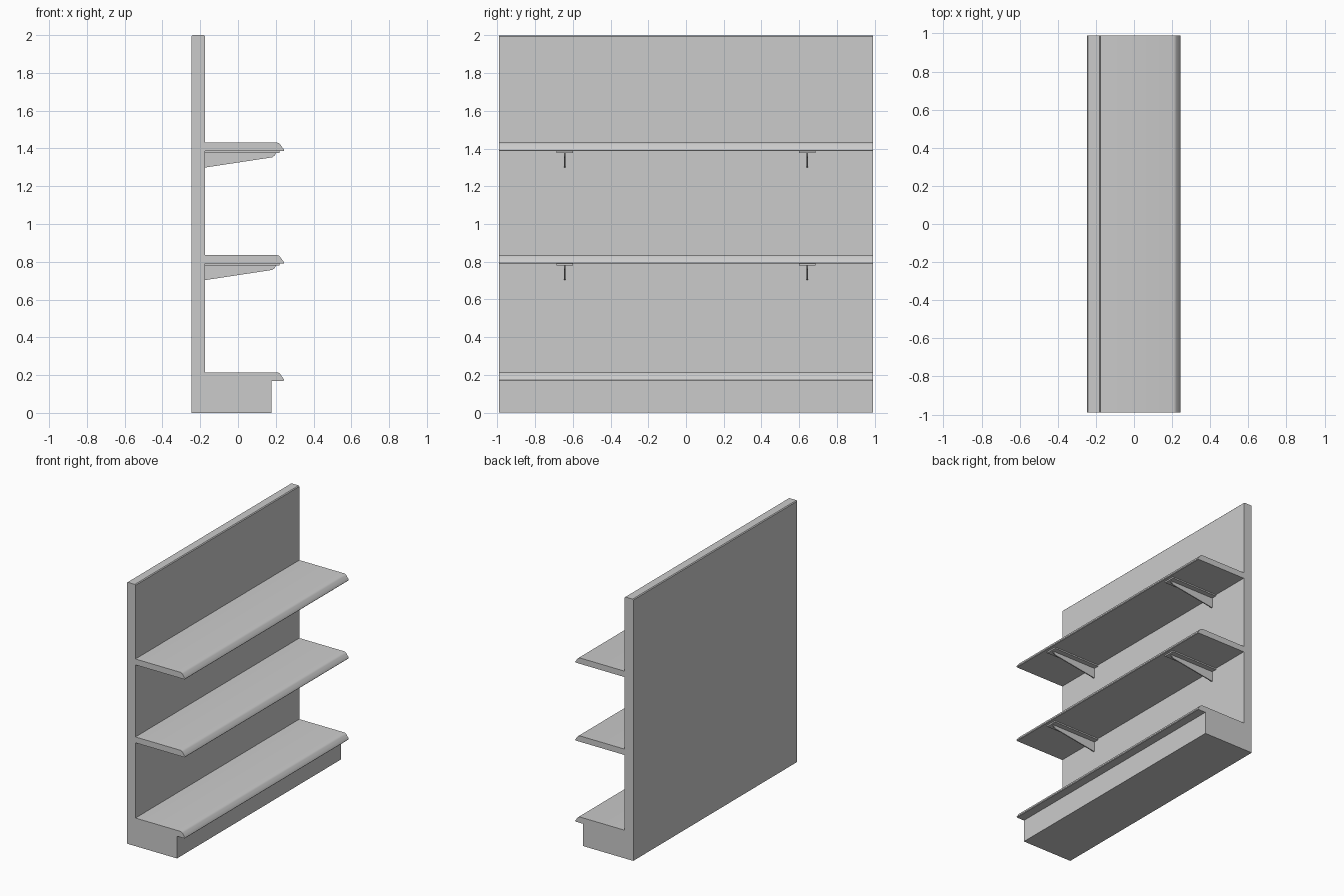
import bpy

if "Cube" in bpy.data.objects:
    bpy.data.objects.remove(bpy.data.objects["Cube"])

HALF = 0.99          # half length along y
BACK, WALL = -0.247, -0.174


def extrude(name, profile, y0, y1):
    """Extrude an x-z profile from y0 to y1."""
    n = len(profile)
    verts = [(x, y0, z) for x, z in profile] + [(x, y1, z) for x, z in profile]
    faces = [tuple(range(n)), tuple(range(2 * n - 1, n - 1, -1))]
    for i in range(n):
        j = (i + 1) % n
        faces.append((i, i + n, j + n, j))
    mesh = bpy.data.meshes.new(name)
    mesh.from_pydata(verts, [], faces)
    mesh.validate()
    obj = bpy.data.objects.new(name, mesh)
    bpy.context.collection.objects.link(obj)
    bpy.ops.object.select_all(action='DESELECT')
    obj.select_set(True)
    bpy.context.view_layer.objects.active = obj
    bpy.ops.object.mode_set(mode='EDIT')
    bpy.ops.mesh.select_all(action='SELECT')
    bpy.ops.mesh.normals_make_consistent(inside=False)
    bpy.ops.object.mode_set(mode='OBJECT')
    bpy.ops.object.shade_smooth_by_angle(angle=0.6)
    return obj


def nosing(top):
    """Rounded front edge of a shelf, from top to underside."""
    return [(0.207, top), (0.216, top - 0.003), (0.223, top - 0.009),
            (0.232, top - 0.022), (0.243, top - 0.036),
            (0.244, top - 0.041), (0.241, top - 0.045)]


# Back panel with slightly eased top edges
extrude("back_panel", [(BACK, 0), (WALL, 0), (WALL, 1.994), (WALL - 0.006, 2),
                       (BACK + 0.006, 2), (BACK, 1.994)], -HALF, HALF)

# Base plinth with overhanging bottom shelf
extrude("base_shelf", [(WALL, 0), (WALL, 0.215)] + nosing(0.215)
        + [(0.177, 0.17), (0.177, 0)], -HALF, HALF)

# Upper shelves, each on two T-section brackets
for level, top in (("middle", 0.835), ("upper", 1.431)):
    extrude(level + "_shelf", [(WALL, top)] + nosing(top)
            + [(WALL, top - 0.045)], -HALF, HALF)
    for side, y in (("left", -0.643), ("right", 0.643)):
        name = f"{level}_{side}_bracket"
        extrude(name + "_plate", [(WALL, top - 0.045), (0.219, top - 0.045),
                (0.219, top - 0.055), (WALL, top - 0.055)], y - 0.044, y + 0.044)
        extrude(name + "_web", [(WALL, top - 0.055), (0.202, top - 0.055),
                (0.194, top - 0.068), (0.182, top - 0.078),
                (WALL, top - 0.132)], y - 0.004, y + 0.004)
